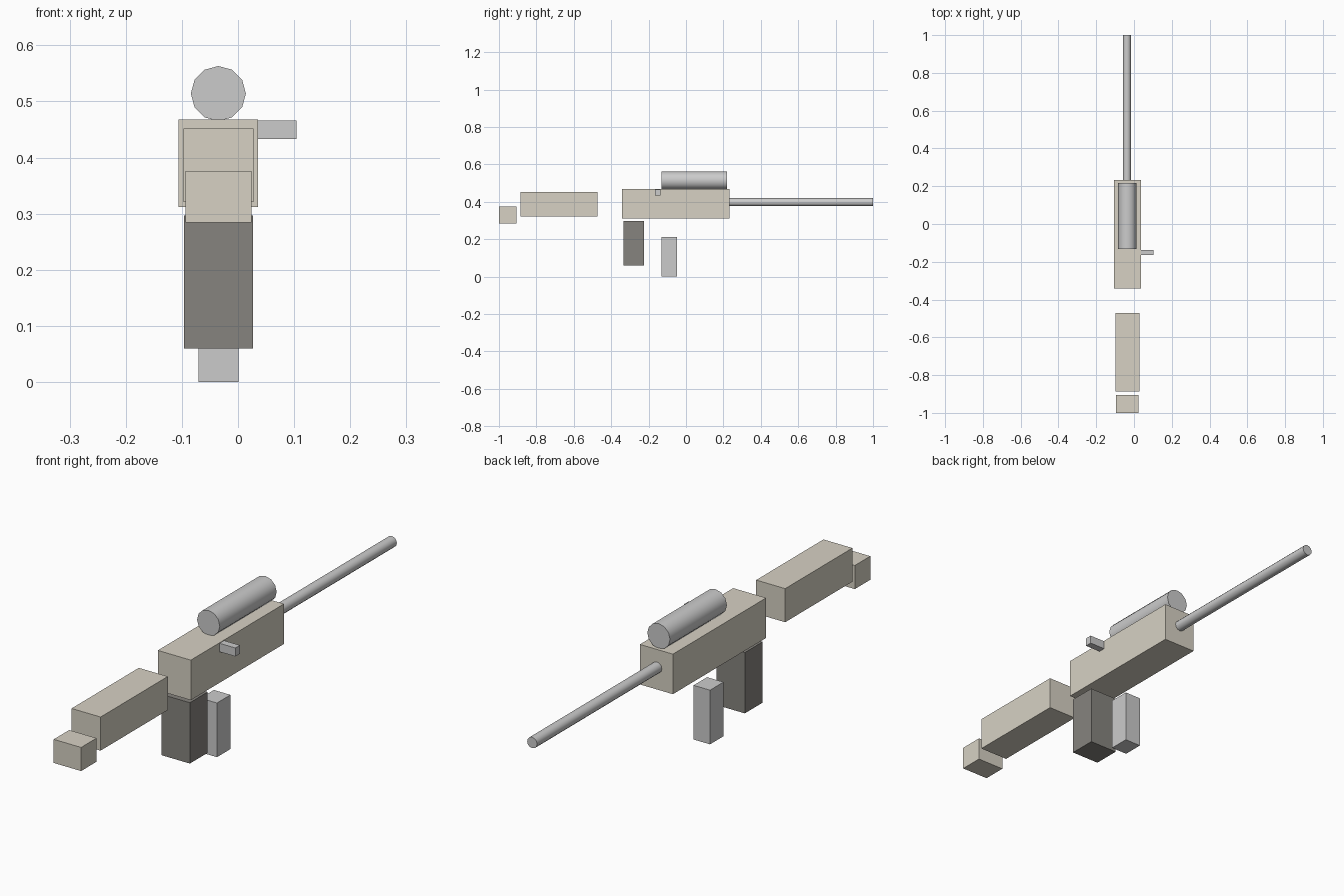
import bpy
import math

if "Cube" in bpy.data.objects:
    bpy.data.objects.remove(bpy.data.objects["Cube"])


def material(name, rgb):
    mat = bpy.data.materials.new(name)
    mat.diffuse_color = (*rgb, 1.0)
    mat.use_nodes = True
    mat.node_tree.nodes["Principled BSDF"].inputs["Base Color"].default_value = mat.diffuse_color
    return mat


beige = material("beige", (0.68, 0.64, 0.55))
dark = material("dark_brown", (0.24, 0.23, 0.21))


def box(name, x, y, z, mat=None):
    """Box given by its (min, max) extent on each axis."""
    spans = (x, y, z)
    bpy.ops.mesh.primitive_cube_add(size=1, location=[(a + b) / 2 for a, b in spans])
    ob = bpy.context.object
    ob.name = name
    ob.scale = [b - a for a, b in spans]
    bpy.ops.object.transform_apply(location=False, rotation=False, scale=True)
    if mat:
        ob.data.materials.append(mat)
    return ob


def tube(name, x, y, z, radius, sides):
    """Smooth cylinder lying along y."""
    bpy.ops.mesh.primitive_cylinder_add(
        vertices=sides, radius=radius, depth=y[1] - y[0],
        location=(x, (y[0] + y[1]) / 2, z), rotation=(math.pi / 2, 0, 0))
    ob = bpy.context.object
    ob.name = name
    bpy.ops.object.shade_smooth_by_angle(angle=math.radians(40))
    return ob


# Main body and detached stock pieces
box("receiver", (-0.106, 0.036), (-0.342, 0.232), (0.312, 0.468), beige)
box("stock", (-0.097, 0.028), (-0.886, -0.472), (0.321, 0.452), beige)
box("butt_block", (-0.094, 0.024), (-1.0, -0.905), (0.284, 0.376), beige)

# Floating blocks below the body
box("rear_grip", (-0.096, 0.027), (-0.335, -0.225), (0.060, 0.297), dark)
box("front_magazine", (-0.070, 0.001), (-0.131, -0.048), (0.0, 0.211))

# Side handle
box("bolt_handle", (0.030, 0.104), (-0.165, -0.137), (0.433, 0.466))

# Barrel and scope
tube("barrel", -0.037, (0.225, 1.0), 0.398, 0.0215, 12)
tube("scope", -0.035, (-0.132, 0.218), 0.514, 0.049, 12)
